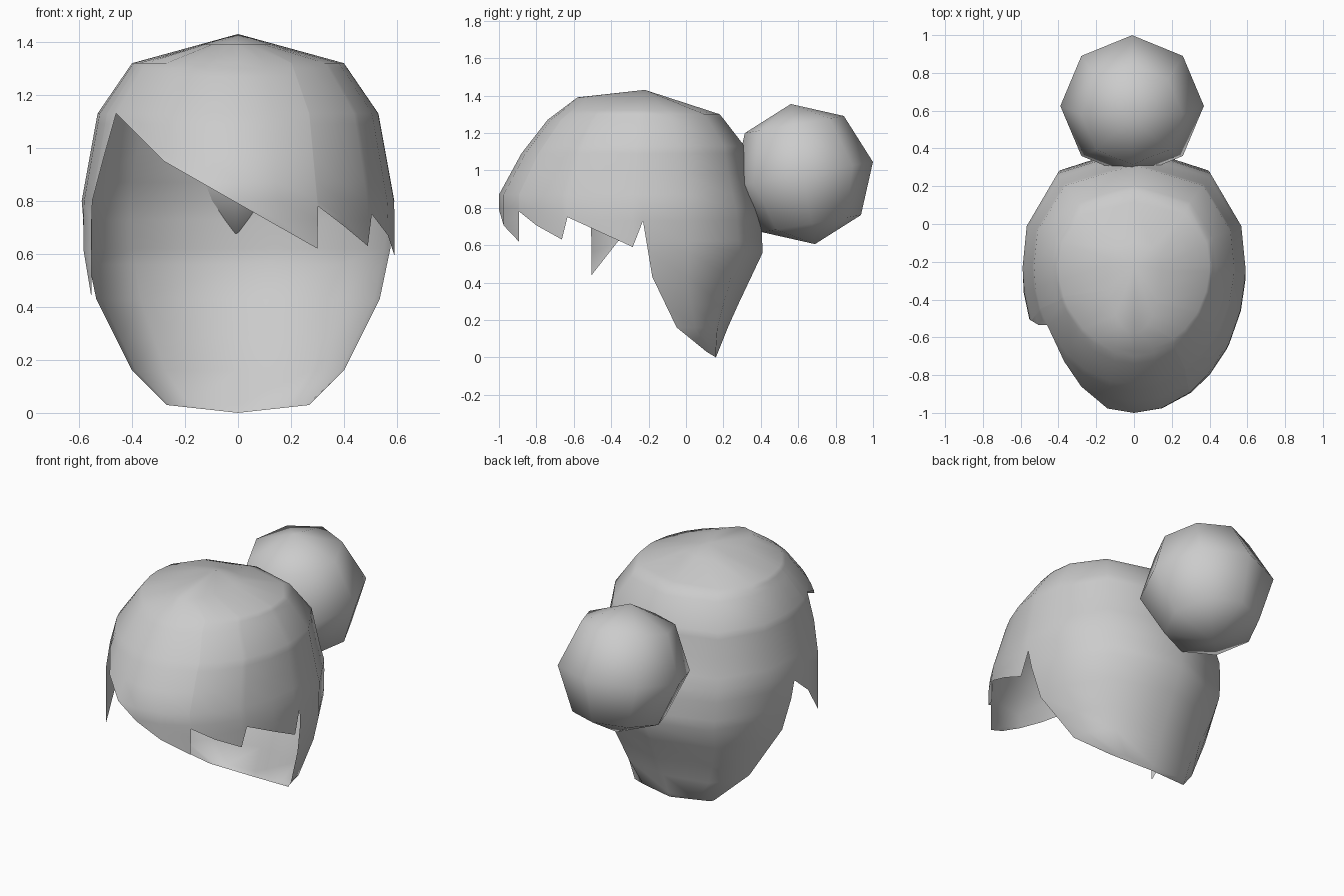
import bpy, bmesh, math
from mathutils import Matrix

if "Cube" in bpy.data.objects:
    bpy.data.objects.remove(bpy.data.objects["Cube"])

# One grey material
grey = bpy.data.materials.new("hair_grey")
grey.use_nodes = True
COLOUR = (0.6, 0.6, 0.6, 1)
grey.diffuse_color = COLOUR
grey.node_tree.nodes["Principled BSDF"].inputs["Base Color"].default_value = COLOUR


def finish(name, bm):
    mesh = bpy.data.meshes.new(name)
    for f in bm.faces:
        f.smooth = True
    bm.to_mesh(mesh)
    bm.free()
    mesh.materials.append(grey)
    obj = bpy.data.objects.new(name, mesh)
    bpy.context.collection.objects.link(obj)
    return obj


def lerp(table, z):
    """Piecewise linear lookup; the table runs from high z to low z."""
    for (z0, v0), (z1, v1) in zip(table, table[1:]):
        if z >= z1:
            return v0 + (v1 - v0) * (z0 - z) / (z0 - z1)
    return table[-1][1]


# Silhouettes by height: half width, front, back and widest line
WIDTH = [(1.43, 0), (1.32, .40), (1.13, .53), (.80, .59), (.62, .575),
         (.43, .535), (.16, .40), (.03, .27), (0, 0)]
FRONT = [(1.43, -.22), (1.39, -.58), (1.27, -.74), (1.09, -.88), (.87, -1), (0, -1)]
BACK = [(1.43, -.22), (1.30, .18), (1.14, .31), (.90, .36), (.78, .40),
        (.56, .41), (.20, .24), (0, .16)]
MIDDLE = [(1.43, -.22), (.73, -.23), (.43, -.18), (.16, -.05), (.03, .11), (0, .16)]
ROWS = [1.43, 1.39, 1.32, 1.30, 1.27, 1.13, 1.09, .98, .87, .80, .73, .62,
        .56, .43, .28, .16, .03, 0]


def front_width(z):
    return .593 if z < .8 else lerp(WIDTH, z)


def shell_point(t, z):
    c, s = math.cos(t), math.sin(t)
    if s < -1e-6:                                   # fringe half
        mid = lerp(MIDDLE, max(z, .73))
        return front_width(z) * c, mid + (mid - lerp(FRONT, z)) * s, z
    e = 2 / 2.35                                    # fuller back half
    mid = lerp(MIDDLE, z)
    x = lerp(WIDTH, z) * math.copysign(abs(c) ** e, c)
    return x, mid + (lerp(BACK, z) - mid) * max(s, 0) ** e, z


def add_strip(bm, columns):
    """Columns run down from the crown, each to its own lower edge."""
    grid = [[bm.verts.new(shell_point(t, max(z, low))) for z in ROWS] for t, low in columns]
    for a, b in zip(grid, grid[1:]):
        for r in range(len(ROWS) - 1):
            bm.faces.new((a[r], a[r + 1], b[r + 1], b[r]))


# Lower edge of the side lock and the slanted, toothed fringe: (x, z)
EDGE = [(-.584, .62), (-.554, .44), (-.55, .80), (-.505, .97), (-.46, 1.13),
        (-.37, 1.04), (-.28, .95), (-.14, .87), (0, .79), (.15, .705),
        (.30, .62), (.302, .78), (.40, .705), (.49, .63), (.505, .75),
        (.566, .67), (.5915, .59)]
fringe = [(-math.pi, .73)]
fringe += [(-math.acos(x / front_width(z)), z) for x, z in EDGE]
fringe += [(0, .73)]
nape = [(math.radians(a), 0) for a in (0, 17, 50, 90, 130, 163, 180)]

# Hair shell: fringe and nape strips welded along the sides
bm = bmesh.new()
add_strip(bm, fringe)
add_strip(bm, nape)
bmesh.ops.remove_doubles(bm, verts=bm.verts, dist=.001)
bmesh.ops.dissolve_degenerate(bm, edges=bm.edges, dist=.0005)
finish("hair_shell", bm)

# Bun: tilted eight-sided ball at the back of the head
bm = bmesh.new()
bmesh.ops.create_uvsphere(bm, u_segments=8, v_segments=4, radius=.38,
                          matrix=Matrix.Translation((-.01, .625, .98))
                          @ Matrix.Rotation(math.radians(9.8), 4, 'X'))
finish("hair_bun", bm)
